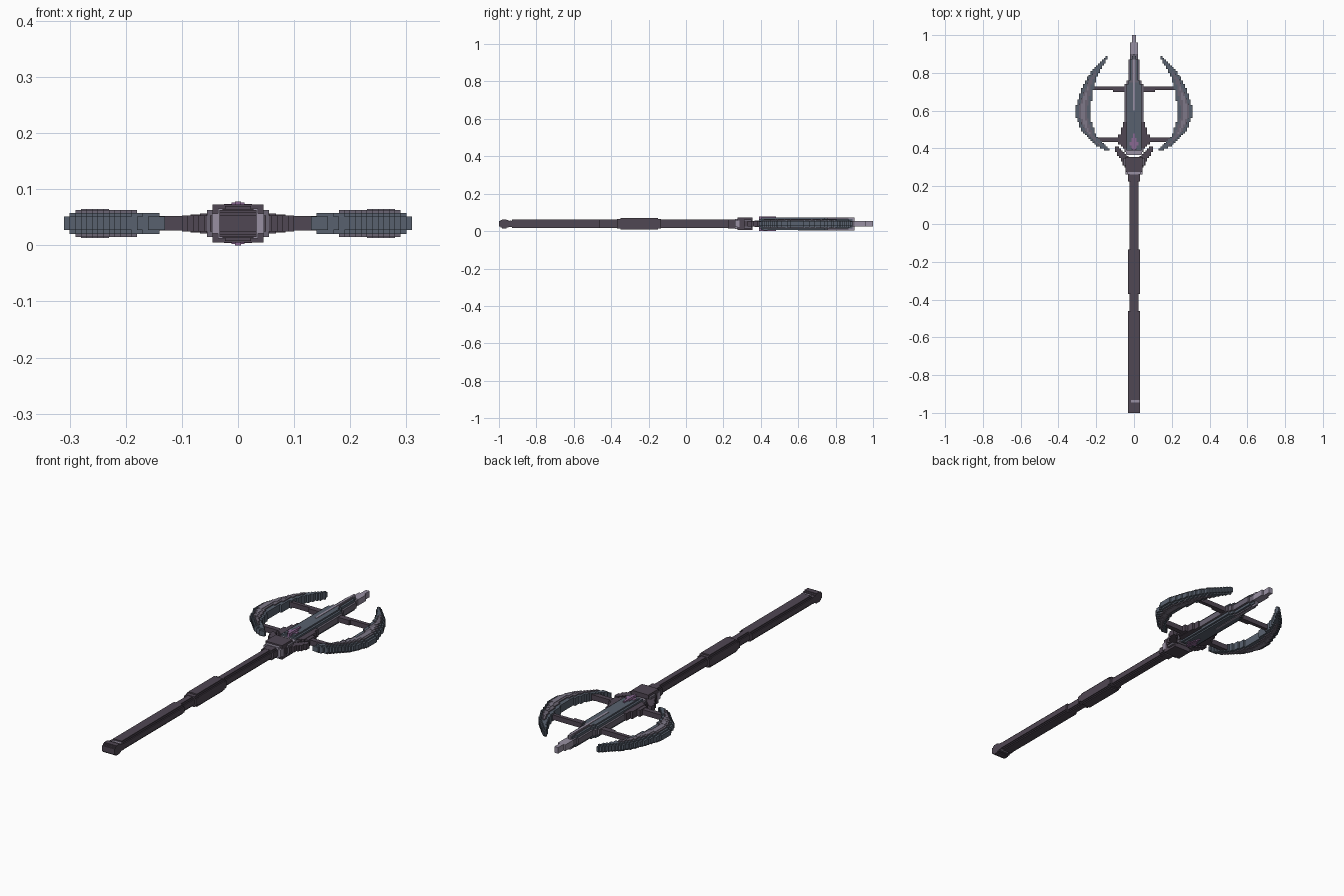
import bpy, bmesh
from mathutils import Matrix, Vector

if "Cube" in bpy.data.objects:
    bpy.data.objects.remove(bpy.data.objects["Cube"])

MID = 0.039   # height of the central plane
STEP = 0.01   # size of one block


def material(name, rgb):
    linear = [(c / 255 / 12.92 if c < 11 else ((c / 255 + 0.055) / 1.055) ** 2.4) for c in rgb]
    m = bpy.data.materials.new(name)
    m.use_nodes = True
    m.diffuse_color = (*linear, 1)
    m.node_tree.nodes["Principled BSDF"].inputs["Base Color"].default_value = (*linear, 1)
    return m


DARK = material("dark plum", (80, 71, 83))
SLATE = material("slate blue", (88, 97, 110))
GREY = material("mauve grey", (107, 101, 115))
ASH = material("ash grey", (126, 121, 136))
LIGHT = material("pale lilac", (152, 144, 162))
VIOLET = material("violet", (138, 104, 146))


def blocks(name, mat, boxes):
    """One object made of boxes (x0, x1, y0, y1, half height)."""
    bm = bmesh.new()
    for x0, x1, y0, y1, h in boxes:
        centre = Vector(((x0 + x1) / 2, (y0 + y1) / 2, MID))
        size = Matrix.Diagonal((x1 - x0, y1 - y0, 2 * h, 1))
        bmesh.ops.create_cube(bm, size=1, matrix=Matrix.Translation(centre) @ size)
    mesh = bpy.data.meshes.new(name)
    bm.to_mesh(mesh)
    bm.free()
    mesh.materials.append(mat)
    obj = bpy.data.objects.new(name, mesh)
    bpy.context.collection.objects.link(obj)
    return obj


def bar(name, mat, y0, y1, w, h):
    """Rod with stepped, rounded corners."""
    s = STEP
    return blocks(name, mat, [(-w, w, y0, y1, h - s),
                              (-w + s / 2, w - s / 2, y0, y1, h - s / 2),
                              (-w + s, w - s, y0, y1, h)])


def lookup(profile, y):
    """Inner and outer x of a profile of (y, inner, outer) at y."""
    for (ya, ia, oa), (yb, ib, ob) in zip(profile, profile[1:]):
        if ya <= y <= yb:
            t = (y - ya) / (yb - ya)
            return ia + (ib - ia) * t, oa + (ob - oa) * t
    return 0, 0


def rows(profile, h, inset=0, inner_inset=None):
    """Blocky rows filling a profile, drawn in from its edges by an inset."""
    inner_inset = inset if inner_inset is None else inner_inset
    first, last = profile[0][0] + inset, profile[-1][0] - inset
    out = []
    for i in range(round((last - first) / STEP)):
        y = first + i * STEP
        a, b = lookup(profile, y + STEP / 2)
        a = round((a + inner_inset) / STEP) * STEP
        b = round((b - inset) / STEP) * STEP
        if b - a > STEP / 2:
            out.append((a, b, y, y + STEP, h))
    return out


def both_sides(boxes):
    return boxes + [(-b, -a, y0, y1, h) for a, b, y0, y1, h in boxes]


# Shaft, grip and pommel
bar("lower_shaft", DARK, -0.93, -0.46, 0.033, 0.023)
blocks("pommel_neck", DARK, [(-0.033, 0.033, -0.95, -0.93, 0.016)])
blocks("pommel", DARK, [(-0.033, 0.033, -1, -0.945, 0.014),
                        (-0.033, 0.033, -0.993, -0.95, 0.02),
                        (-0.033, 0.033, -0.985, -0.96, 0.024)])
blocks("pommel_band", LIGHT, [(-0.015, 0.028, -0.945, -0.932, 0.018)])
bar("shaft", DARK, -0.46, 0.25, 0.023, 0.023)
bar("grip", DARK, -0.35, -0.15, 0.033, 0.031)
bar("grip_ends", DARK, -0.37, -0.135, 0.033, 0.025)

# Collar between shaft and head
bar("collar_base", DARK, 0.225, 0.27, 0.033, 0.024)
blocks("collar", DARK, [(-0.045, 0.045, 0.275, 0.355, 0.034)])
blocks("collar_ring", LIGHT, [(-0.046, 0.046, 0.262, 0.285, 0.018),
                              (-0.036, 0.036, 0.262, 0.275, 0.027)])
blocks("collar_sides", GREY, [(-0.055, 0.055, 0.31, 0.35, 0.024)])

# Claws holding the blade
claw = [(0.30, 0, 0.045), (0.33, 0.01, 0.065), (0.36, 0.035, 0.085),
        (0.385, 0.06, 0.095), (0.41, 0.082, 0.095)]
blocks("claws", DARK, both_sides(rows(claw, 0.014)))

# Central blade, stacked in narrowing layers
blade = [(0.38, 0, 0.046), (0.74, 0, 0.045), (0.76, 0, 0.035), (0.84, 0, 0.03),
         (0.9, 0, 0.02), (0.96, 0, 0.016), (0.98, 0, 0.01), (1.0, 0, 0.006)]
body = [p for p in blade if p[0] < 0.91]


def solid(h, inset):
    """Rows of the blade body spanning both sides of the centre line."""
    return [(-b, b, y0, y1, h) for a, b, y0, y1, h in rows(body, h, inset, 0)]


ridge = solid(0.033, 0.02)
blocks("blade_edge", GREY, solid(0.014, 0))
blocks("blade_body", SLATE, solid(0.026, 0.01))
blocks("blade_ridge", SLATE, [r for r in ridge if r[2] < 0.745])
blocks("blade_ridge_tip", GREY, [r for r in ridge if r[2] >= 0.745])
blocks("blade_tip", LIGHT, [(-b, b, y0, y1, 0.015) for a, b, y0, y1, h in rows(blade, 0)
                            if y0 > 0.895])
blocks("blade_spine", LIGHT, [(-0.005, 0.005, 0.6, 0.9, 0.035)])
blocks("blade_root", LIGHT, [(-0.042, 0.042, 0.365, 0.39, 0.018)])
blocks("blade_gem", VIOLET, [(-0.025, 0.025, 0.415, 0.435, 0.035),
                             (-0.012, 0.012, 0.395, 0.455, 0.037),
                             (-0.005, 0.005, 0.39, 0.48, 0.039)])

# Crossbars and the stepped flare around the blade
blocks("lower_crossbar", DARK, [(-0.2, 0.2, 0.433, 0.457, 0.013)])
blocks("blade_flare", DARK, [(-0.085, 0.085, 0.42, 0.475, 0.016),
                             (-0.068, 0.068, 0.41, 0.51, 0.018),
                             (-0.057, 0.057, 0.4, 0.54, 0.018)])
blocks("upper_crossbar", DARK, [(-0.225, 0.225, 0.71, 0.728, 0.012),
                                (-0.11, 0.11, 0.7, 0.728, 0.012)])

# Crescent wings with raised layers
wing = [(0.39, 0.13, 0.145), (0.40, 0.135, 0.168), (0.42, 0.16, 0.205), (0.46, 0.195, 0.25),
        (0.50, 0.212, 0.28), (0.56, 0.23, 0.305), (0.62, 0.232, 0.308), (0.68, 0.22, 0.29),
        (0.75, 0.207, 0.262), (0.81, 0.182, 0.222), (0.86, 0.152, 0.172), (0.89, 0.135, 0.147)]
blocks("wing_edges", SLATE, both_sides(rows(wing, 0.012)))
blocks("wing_bodies", SLATE, both_sides(rows(wing, 0.019, 0.01, 0)))
blocks("wing_ridges", GREY, both_sides(rows(wing, 0.024, 0.018, 0.015)))
blocks("wing_crests", ASH, both_sides(rows(wing, 0.026, 0.027, 0.03)))
